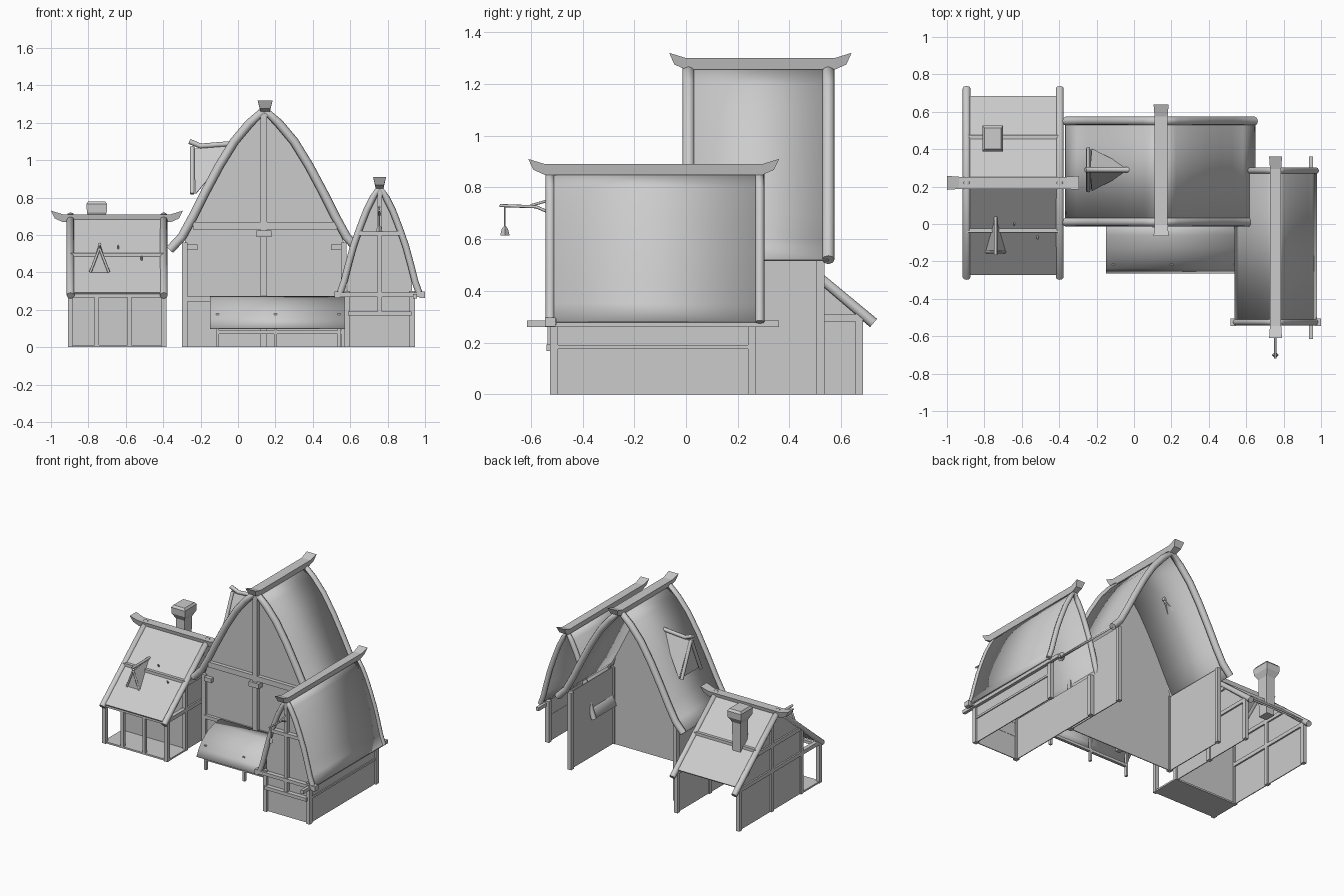
import bpy
from mathutils import Vector

cube = bpy.data.objects.get("Cube")
if cube:
    bpy.data.objects.remove(cube)

grey = bpy.data.materials.new("plain grey")
grey.use_nodes = True
tone = (0.6, 0.6, 0.6, 1)
grey.diffuse_color = tone
grey.node_tree.nodes["Principled BSDF"].inputs["Base Color"].default_value = tone


def mesh(name, verts, faces, thick=0, smooth=False):
    me = bpy.data.meshes.new(name)
    me.from_pydata([tuple(v) for v in verts], [], faces)
    me.materials.append(grey)
    ob = bpy.data.objects.new(name, me)
    bpy.context.collection.objects.link(ob)
    bpy.ops.object.select_all(action="DESELECT")
    ob.select_set(True)
    bpy.context.view_layer.objects.active = ob
    bpy.ops.object.mode_set(mode="EDIT")
    bpy.ops.mesh.select_all(action="SELECT")
    bpy.ops.mesh.normals_make_consistent(inside=False)
    bpy.ops.object.mode_set(mode="OBJECT")
    if thick:
        mod = ob.modifiers.new("thickness", "SOLIDIFY")
        mod.thickness, mod.offset = thick, 0
    if smooth:
        bpy.ops.object.shade_smooth_by_angle(angle=0.7)
    return ob


def loft(name, rings, closed=True, caps=True, thick=0, smooth=False):
    n = len(rings[0])
    faces = []
    for k in range(len(rings) - 1):
        for i in range(n if closed else n - 1):
            j = (i + 1) % n
            faces.append((k * n + i, k * n + j, (k + 1) * n + j, (k + 1) * n + i))
    if caps and closed:
        faces += [tuple(range(n))[::-1], tuple(range((len(rings) - 1) * n, len(rings) * n))]
    return mesh(name, [p for r in rings for p in r], faces, thick, smooth)


def box(name, x, y, z):
    ring = [(x[0], y[0]), (x[1], y[0]), (x[1], y[1]), (x[0], y[1])]
    return loft(name, [[(a, b, h) for a, b in ring] for h in z])


def panel(name, pts, thick=0.006):
    return mesh(name, pts, [tuple(range(len(pts)))], thick)


def pole(name, pts, radius):
    cu = bpy.data.curves.new(name, "CURVE")
    cu.dimensions = "3D"
    cu.bevel_depth, cu.bevel_resolution, cu.use_fill_caps = radius, 2, True
    sp = cu.splines.new("POLY")
    sp.points.add(len(pts) - 1)
    for p, co in zip(sp.points, pts):
        p.co = (*co, 1)
    cu.materials.append(grey)
    ob = bpy.data.objects.new(name, cu)
    bpy.context.collection.objects.link(ob)
    return ob


def ridge(name, a, b, width, height):
    """Ridge beam, wider at the top, with flared upturned ends."""
    a, b = Vector(a), Vector(b)
    d = (b - a).normalized()
    side = Vector((-d.y, d.x, 0))
    up = Vector((0, 0, 1))
    rings = []
    for base, out, lift, grow in ((a, 0, 0.02, 1.15), (a, 0.065, 0, 1),
                                  (b, -0.065, 0, 1), (b, 0, 0.02, 1.15)):
        c = base + d * out
        w = width * grow / 2
        tuck = d * (0.02 if base == a else -0.02) if lift else d * 0
        rings.append([c + side * w + up * lift, c - side * w + up * lift,
                      c - side * w * 0.7 + up * (lift - height) + tuck,
                      c + side * w * 0.7 + up * (lift - height) + tuck])
    return loft(name, rings)


def arch(half, cx):
    """Full arch section from the points of one side, apex first."""
    left = [(cx - x, z) for x, z in half[::-1]]
    return left + [(cx + x, z) for x, z in half[1:]]


def arched_house(name, half, cx, y0, y1, wall, top, verge, tie):
    prof = arch(half, cx)
    loft(name + "_roof", [[(x, y, z) for x, z in prof] for y in (y0, y1)],
         closed=False, thick=0.012, smooth=True)
    inner = [(x, z) for x, z in prof if abs(x - cx) < wall]
    gable = [(cx - wall, 0), (cx - wall, tie)] + inner + [(cx + wall, tie), (cx + wall, 0)]
    panel(name + "_front_wall", [(x, y0 + 0.02, z) for x, z in gable])
    for s in (-1, 1):
        x = cx + s * wall
        panel(name + "_side_wall", [(x, y0 + 0.02, 0), (x, y1 - 0.03, 0),
                                    (x, y1 - 0.03, top), (x, y0 + 0.02, top)])
        for y in (y0 + 0.015, y1 - 0.03):
            box(name + "_corner_post", (x - 0.015, x + 0.015), (y - 0.015, y + 0.015), (0, top))
    for y in (y0, y1):
        pole(name + "_verge_beam", [(x, y, z) for x, z in prof], verge)


# Main hall
hall = [(0, 1.27), (0.08, 1.195), (0.16, 1.1), (0.24, 0.97), (0.32, 0.82),
        (0.38, 0.7), (0.44, 0.59), (0.505, 0.52)]
arched_house("hall", hall, 0.14, 0.01, 0.55, 0.425, 0.56, 0.024, 0.56)
ridge("hall_ridge", (0.145, -0.065, 1.3), (0.145, 0.64, 1.3), 0.07, 0.045)
box("hall_king_post", (0.12, 0.155), (-0.005, 0.03), (0.0, 1.25))
box("hall_tie_beam", (-0.24, 0.53), (0.0, 0.03), (0.63, 0.668))
box("hall_low_rail", (-0.28, 0.56), (0.005, 0.03), (0.245, 0.27))
box("hall_post_cap", (0.1, 0.18), (-0.02, 0.03), (0.59, 0.625))
for s in (-1, 1):
    c = 0.14 + s * 0.385
    box("hall_bracket", (c - 0.028, c + 0.028), (0.0, 0.03), (0.52, 0.55))

# Hall dormer on the right slope
tip, back = (-0.235, 0.29, 1.06), (-0.01, 0.29, 1.08)
foot = [(-0.225, 0.18, 0.82), (-0.225, 0.4, 0.82)]
for p in foot:
    panel("dormer_roof", [tip, back, p], 0.008)
    pole("dormer_frame", [(-0.245, 0.29, 1.07), (-0.245, p[1], 0.82)], 0.012)
panel("dormer_front", [tip, foot[0], foot[1]])
pole("dormer_ridge", [(-0.26, 0.29, 1.1), (-0.2, 0.29, 1.075), (-0.01, 0.29, 1.09)], 0.014)

# Market awning and its stall
awning = [(0.01, 0.27), (-0.06, 0.262), (-0.13, 0.24), (-0.19, 0.2), (-0.235, 0.15), (-0.26, 0.1)]
loft("awning", [[(x, y, z) for y, z in awning] for x in (-0.15, 0.57)],
     closed=False, thick=0.008, smooth=True)
box("stall_rail", (-0.11, 0.55), (-0.22, -0.2), (0.07, 0.09))
for x in (-0.11, 0.2, 0.54):
    box("stall_leg", (x - 0.008, x + 0.008), (-0.22, -0.2), (0, 0.18))

# Left side house
chapel = [(0, 0.86), (0.035, 0.8), (0.07, 0.73), (0.105, 0.64), (0.14, 0.54),
          (0.17, 0.43), (0.19, 0.35), (0.215, 0.28)]
arched_house("side_house", chapel, 0.757, -0.525, 0.285, 0.173, 0.3, 0.018, 0.3)
ridge("side_house_ridge", (0.757, -0.61, 0.89), (0.757, 0.36, 0.89), 0.06, 0.042)
box("side_house_king_post", (0.745, 0.77), (-0.535, -0.5), (0.19, 0.86))
for z, w in ((0.61, 0.11), (0.28, 0.22), (0.18, 0.17)):
    box("side_house_cross_beam", (0.757 - w, 0.757 + w), (-0.54, -0.5), (z - 0.012, z + 0.012))
box("side_house_eave_beam", (0.935, 0.957), (-0.615, 0.36), (0.26, 0.285))
box("side_house_belt", (0.925, 0.94), (-0.51, 0.26), (0.175, 0.19))
for x in (0.53, 0.985):
    box("side_house_beam_end", (x - 0.015, x + 0.015), (-0.545, -0.505), (0.262, 0.298))

# Hanging lamp
pole("lamp_arm", [(0.755, -0.52, 0.7), (0.755, -0.58, 0.725), (0.755, -0.72, 0.73)], 0.006)
pole("lamp_brace", [(0.755, -0.53, 0.75), (0.755, -0.6, 0.73)], 0.005)
pole("lamp_chain", [(0.755, -0.7, 0.73), (0.755, -0.7, 0.64)], 0.003)
loft("lamp_bell", [[(0.755 + a * r, -0.7 + b * r, z) for a, b in ((1, 0), (0, 1), (-1, 0), (0, -1))]
                   for r, z in ((0.018, 0.615), (0.012, 0.64), (0.004, 0.65))])

# Cottage on the right: open porch, straight gable roof
xa, xb, mid = -0.895, -0.397, 0.22
slope = lambda y: 0.7 - 0.84 * abs(y - mid)
loft("cottage_roof", [[(x, y, slope(y)) for y in (-0.27, mid, 0.68)] for x in (xa, xb)],
     closed=False, thick=0.012)
ridge("cottage_ridge", (-1, mid, 0.71), (-0.295, mid, 0.71), 0.065, 0.042)
for x in (xa, xb):
    pole("cottage_verge", [(x, y, slope(y)) for y in (-0.285, mid, 0.725)], 0.021)
    panel("cottage_gable", [(x, -0.04, 0), (x, 0.67, 0), (x, 0.67, slope(0.67)),
                            (x, mid, slope(mid)), (x, -0.04, slope(-0.04))])
    for y in (-0.25, -0.04, 0.3, 0.67):
        box("cottage_side_post", (x - 0.014, x + 0.014), (y - 0.014, y + 0.014), (0, slope(y)))
    for z, y0, y1 in ((0.295, -0.25, 0.68), (0.48, -0.02, 0.46)):
        box("cottage_side_beam", (x - 0.014, x + 0.014), (y0, y1), (z - 0.014, z + 0.014))
for y in (-0.035, 0.465):
    box("cottage_purlin", (xa, xb), (y - 0.011, y + 0.011), (slope(y) - 0.02, slope(y) + 0.018))
panel("cottage_front_wall", [(xa, -0.04, 0), (xb, -0.04, 0), (xb, -0.04, 0.48), (xa, -0.04, 0.48)])
box("porch_floor", (-0.905, -0.385), (-0.255, -0.03), (0, 0.012))
box("porch_beam", (xa, xb), (-0.26, -0.235), (0.265, 0.285))
for x in (-0.755, -0.58):
    box("porch_post", (x - 0.011, x + 0.011), (-0.256, -0.234), (0, 0.28))

# Cottage dormer
peak, crown = (-0.74, -0.14, 0.525), (-0.74, 0.03, 0.55)
feet = [(-0.79, -0.145, 0.4), (-0.69, -0.145, 0.4)]
for p in feet:
    panel("small_dormer_roof", [peak, crown, p])
    pole("small_dormer_frame", [(-0.74, -0.15, 0.53), (p[0], -0.15, 0.4)], 0.007)
panel("small_dormer_front", [peak, feet[0], feet[1]])
pole("small_dormer_ridge", [(-0.74, -0.165, 0.55), (-0.74, 0.04, 0.55)], 0.009)
for x, z in ((-0.64, 0.53), (-0.515, 0.47)):
    y = mid - (0.7 - z) / 0.84
    pole("roof_peg", [(x, y, z - 0.02), (x, y - 0.025, z + 0.015)], 0.005)

# Chimney with a flared cap
loft("chimney", [[(-0.755 + a * w, 0.457 + b * w * 1.25, z)
                  for a, b in ((-1, -1), (1, -1), (1, 1), (-1, 1))]
                 for w, z in ((0.032, 0.4), (0.034, 0.68), (0.053, 0.72), (0.055, 0.765), (0.045, 0.78))])
